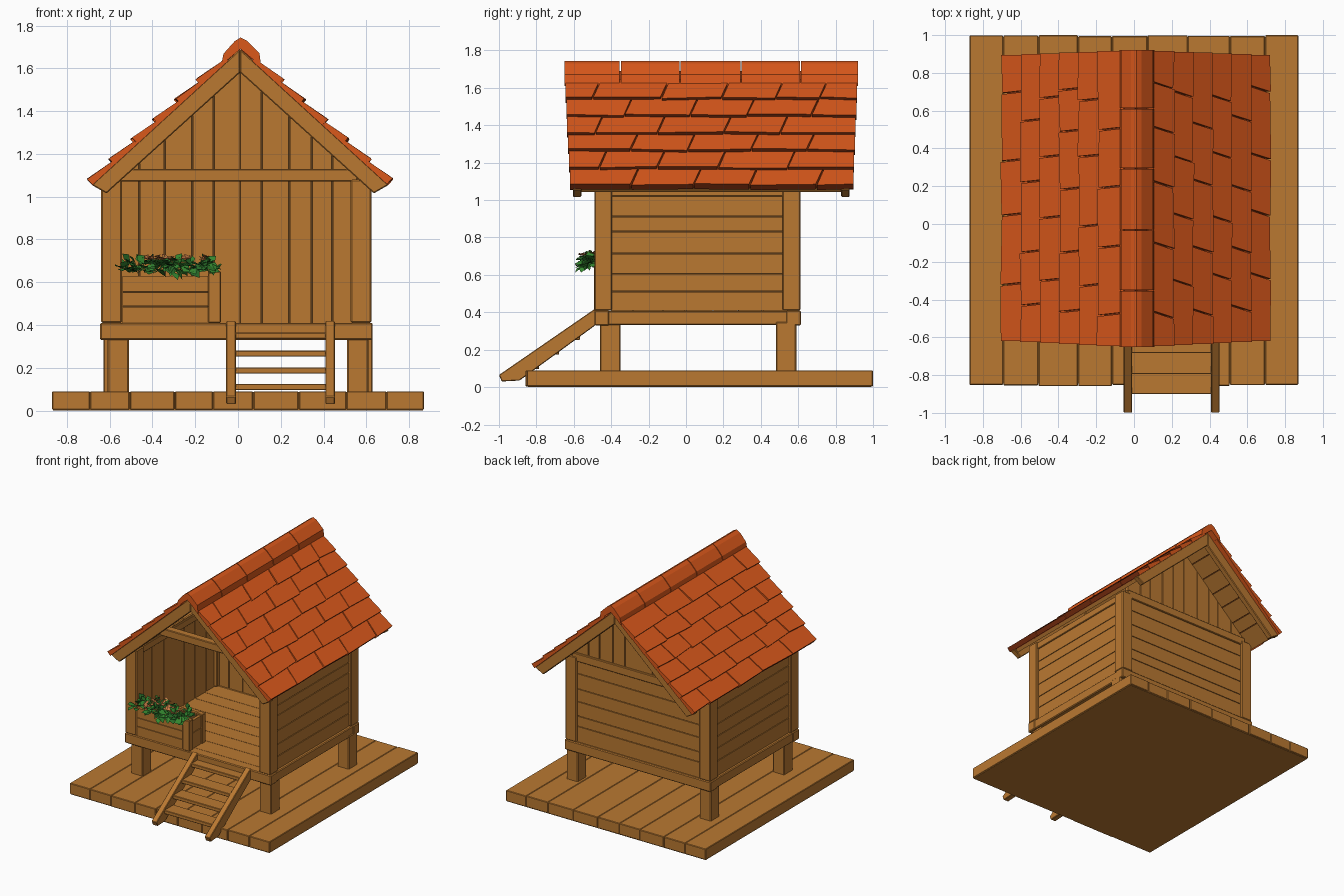
import bpy, bmesh, math, random
from mathutils import Vector

if "Cube" in bpy.data.objects:
    bpy.data.objects.remove(bpy.data.objects["Cube"])

random.seed(4)

def material(name, rgb):
    m = bpy.data.materials.new(name)
    m.diffuse_color = (*rgb, 1)
    m.use_nodes = True
    m.node_tree.nodes["Principled BSDF"].inputs["Base Color"].default_value = m.diffuse_color
    return m

WOOD = material("warm wood", (0.49, 0.19, 0.031))
DARK = material("dark wood gaps", (0.10, 0.043, 0.011))
TILE = material("orange tile", (0.70, 0.098, 0.011))
TDARK = material("dark tile edge", (0.25, 0.034, 0.006))
LEAF = material("leaf green", (0.036, 0.25, 0.03))
LEAF2 = material("dark leaf green", (0.02, 0.14, 0.02))
FLOWER = material("peach flower", (0.58, 0.20, 0.06))

def mesh(name, solids, mats, bevel=0.0):
    """Each solid is two matching rings; the second end takes the last material."""
    bm = bmesh.new()
    for a, b in solids:
        va, vb = [bm.verts.new(p) for p in a], [bm.verts.new(p) for p in b]
        n = len(va)
        bm.faces.new(va)
        bm.faces.new(vb[::-1]).material_index = len(mats) - 1
        for i in range(n):
            j = (i + 1) % n
            bm.faces.new((va[i], vb[i], vb[j], va[j]))
    bmesh.ops.recalc_face_normals(bm, faces=bm.faces)
    me = bpy.data.meshes.new(name)
    bm.to_mesh(me)
    bm.free()
    for m in mats:
        me.materials.append(m)
    ob = bpy.data.objects.new(name, me)
    bpy.context.collection.objects.link(ob)
    if bevel:
        mod = ob.modifiers.new("soft edge", 'BEVEL')
        mod.width, mod.segments = bevel, 1
    return ob

def box(x0, x1, y0, y1, z0, z1):
    q = ((x0, z0), (x1, z0), (x1, z1), (x0, z1))
    return [(x, y0, z) for x, z in q], [(x, y1, z) for x, z in q]

def along_y(prof, y0, y1):
    return [(x, y0, z) for x, z in prof], [(x, y1, z) for x, z in prof]

def strips(lo, hi, n, gap=0.005, jit=0.15):
    """Plank intervals of slightly uneven width."""
    w = (hi - lo) / n
    e = [lo] + [lo + w * (i + random.uniform(-jit, jit)) for i in range(1, n)] + [hi]
    return [(e[i] + (gap / 2 if i else 0), e[i + 1] - (gap / 2 if i < n - 1 else 0)) for i in range(n)]

# ---- ground platform
mesh("base_planks", [box(a, b, -0.86 + random.uniform(0, 0.01), 1.0 - random.uniform(0, 0.006), 0.004, 0.09)
                     for a, b in strips(-0.87, 0.87, 9, 0.002)], [WOOD], 0.004)
mesh("base_core", [box(-0.865, 0.865, -0.845, 0.99, 0, 0.086)], [WOOD])

# ---- stilts, floor frame and floor
CX = -0.008
legs = []
for s in (-1, 1):
    for y, dx in ((-0.46, 0.0), (0.48, 0.02)):
        x = s * (0.56 + dx)
        legs.append(box(x - 0.05, x + 0.05, y, y + 0.11, 0.08, 0.35))
mesh("stilts", legs, [WOOD], 0.006)
mesh("floor_frame", [box(-0.645, 0.63, -0.49, -0.41, 0.33, 0.41), box(-0.645, 0.63, 0.535, 0.615, 0.33, 0.41),
                     box(-0.64, -0.56, -0.485, 0.61, 0.332, 0.408), box(0.545, 0.625, -0.485, 0.61, 0.332, 0.408)],
     [WOOD], 0.006)
mesh("floor_core", [box(-0.6, 0.59, -0.44, 0.58, 0.35, 0.404)], [WOOD])
mesh("floor_planks", [box(-0.57, 0.56, a, b, 0.39, 0.408) for a, b in strips(-0.41, 0.55, 7, 0.003)], [WOOD])

# ---- corner posts and top rails
posts, rails = [], []
for s in (-1, 1):
    x0, x1 = sorted((CX + s * 0.535, CX + s * 0.632))
    posts += [box(x0, x1, -0.49, -0.395, 0.41, 1.08), box(x0, x1, 0.515, 0.612, 0.41, 1.08)]
    r0, r1 = sorted((CX + s * 0.55, CX + s * 0.622))
    rails.append(box(r0, r1, -0.42, 0.54, 1.02, 1.075))
mesh("corner_posts", posts, [WOOD], 0.006)
mesh("top_rails", rails, [WOOD], 0.004)
mesh("tie_beams", [box(-0.57, 0.56, -0.16, -0.1, 1.07, 1.13), box(-0.58, 0.57, 0.565, 0.608, 1.045, 1.11)],
     [WOOD], 0.005)

# ---- side walls: horizontal planks outside, vertical lining inside
outer, inner, core = [], [], []
for s in (-1, 1):
    def xr(a, b):
        return sorted((CX + s * a, CX + s * b))
    outer += [box(*xr(0.585, 0.613), -0.4, 0.52, a, b) for a, b in strips(0.41, 1.03, 6)]
    inner += [box(*xr(0.56, 0.576), a, b, 0.405, 1.08) for a, b in strips(-0.4, 0.55, 7)]
    core.append(box(*xr(0.574, 0.587), -0.4, 0.55, 0.41, 1.07))

# ---- back wall with gable
def roof_z(x):
    return 1.645 - 0.914 * abs(x - 0.01)

def upright(a, b, z0, y0, y1):
    return along_y([(a, z0), (b, z0), (b, roof_z(b)), (a, roof_z(a))], y0, y1)

outer += [box(-0.56, 0.545, 0.572, 0.597, a, b) for a, b in strips(0.41, 1.05, 6)]
for lo, hi in ((-0.57, 0.01), (0.01, 0.56)):
    inner += [upright(a + 0.001, b - 0.001, 0.405, 0.548, 0.562) for a, b in strips(lo, hi, 5)]
    core.append(upright(lo, hi, 0.41, 0.56, 0.574))
    outer += [upright(a + 0.001, b - 0.001, 1.06, 0.572, 0.594) for a, b in strips(lo, hi, 5)]
mesh("wall_planks", outer, [WOOD])
mesh("wall_lining", inner, [WOOD])
mesh("wall_core", core, [DARK])

# ---- roof boards, gable rafters and tiles
ANG = math.atan(0.914)
C, S = math.cos(ANG), math.sin(ANG)

def on_roof(side, s, n, y):
    """Point s down the slope and n above it."""
    return (0.01 + side * (s * C + n * S), y, 1.685 - s * S + n * C)

def slab(side, s0, s1, n0, n1, y0, y1):
    q = ((s0, n0), (s1, n0), (s1, n1), (s0, n1))
    return [on_roof(side, s, n, y0) for s, n in q], [on_roof(side, s, n, y1) for s, n in q]

deck, under, rafters, tiles = [], [], [], []
ROWS, END, STEP = 6, 0.932, 0.138
for side in (-1, 1):
    deck += [slab(side, a, b, -0.03, -0.004, -0.59, 0.86) for a, b in strips(0.0, 0.92, 7)]
    under.append(slab(side, 0.0, 0.915, -0.006, 0.008, -0.595, 0.865))
    prof = [(0.01, 1.69), (0.01 + side * 0.695, 1.055), (0.01 + side * 0.625, 1.015), (0.01, 1.58)]
    rafters += [along_y(prof, -0.605, -0.56), along_y(prof, 0.83, 0.875)]
    for k in range(ROWS):
        low = END - (ROWS - 1 - k) * STEP
        up = max(low - STEP - 0.03, 0)
        y_lo, y_hi = -0.62 - 0.005 * (5 - k), 0.895 + 0.004 * (5 - k)
        first = 0.32 if k % 2 else 0.17
        seams = [y_lo] + [y_lo + first + 0.325 * j + random.uniform(-0.025, 0.025) for j in range(4)] + [y_hi]
        if y_hi - seams[-2] > 0.42:
            seams.insert(-1, y_hi - 0.2)
        last = len(seams) - 2
        skew = 0.045 if side > 0 else 0.015
        for j in range(last + 1):
            a = seams[j] + (0.004 if j else 0)
            b = seams[j + 1] - (0.004 if j < last else 0)
            ua = a + (skew if j else 0)
            ub = b + (skew if j < last else 0)
            d0, d1 = random.uniform(-0.008, 0.006), random.uniform(-0.008, 0.006)
            h = random.uniform(0.034, 0.04)
            tiles.append(([on_roof(side, up, 0.0, ua), on_roof(side, up, 0.0, ub),
                           on_roof(side, up, 0.016, ub), on_roof(side, up, 0.016, ua)],
                          [on_roof(side, low + d0, 0.0, a), on_roof(side, low + d1, 0.0, b),
                           on_roof(side, low + d1, h, b), on_roof(side, low + d0, h, a)]))
mesh("roof_boards", deck, [WOOD])
mesh("roof_underlay", under, [TDARK])
mesh("gable_rafters", rafters, [WOOD], 0.005)
mesh("roof_tiles", tiles, [TILE, TDARK])

cap = [(-0.078, 1.615), (-0.068, 1.668), (-0.015, 1.727), (0.012, 1.744), (0.04, 1.73),
       (0.1, 1.672), (0.108, 1.61), (0.012, 1.69)]
mesh("ridge_caps", [along_y(cap, a, b) for a, b in strips(-0.65, 0.92, 5, 0.006, 0.05)], [TILE])

# ---- ladder
rail = [(-1.0, 0.065), (-0.985, 0.03), (-0.89, 0.035), (-0.485, 0.33), (-0.485, 0.42)]
mesh("ladder_rails", [([(x, y, z) for y, z in rail], [(x + 0.045, y, z) for y, z in rail])
                      for x in (-0.055, 0.408)], [WOOD], 0.004)
treads = []
for z in (0.11, 0.187, 0.266, 0.35):
    y = -0.935 + 1.4 * (z - 0.05)
    treads.append(box(-0.02, 0.42, y - 0.05, y + 0.065, z - 0.014, z + 0.014))
mesh("ladder_treads", treads, [WOOD], 0.003)

# ---- planter box
mesh("planter_boards", [box(-0.54, -0.135, -0.485, -0.462, a, b) for a, b in strips(0.41, 0.63, 3, 0.004)]
     + [box(-0.115, -0.09, -0.44, -0.31, a, b) for a, b in strips(0.41, 0.63, 2, 0.004)]
     + [box(-0.54, -0.1, -0.315, -0.29, 0.41, 0.63)], [WOOD])
mesh("planter_posts", [box(-0.14, -0.08, -0.492, -0.44, 0.41, 0.65), box(-0.135, -0.08, -0.33, -0.285, 0.41, 0.64)],
     [WOOD], 0.004)
mesh("planter_soil", [box(-0.54, -0.11, -0.464, -0.31, 0.415, 0.615)], [DARK])

# ---- leaves and flowers: broad folded blades in a dense clump
bm = bmesh.new()
for i in range(190):
    p = Vector((random.uniform(-0.55, -0.10), random.uniform(-0.55, -0.39), random.uniform(0.64, 0.69)))
    d = Vector((random.uniform(-1, 1), random.uniform(-1.2, 0.5), random.uniform(-0.6, 0.6))).normalized()
    if p.y > -0.49:
        d.z = abs(d.z)
    flower = i % 7 == 0
    if flower:
        p.x, p.z, d.z = random.uniform(-0.47, -0.16), random.uniform(0.70, 0.715), 0.15
    side = d.cross(Vector((random.uniform(-.5, .5), random.uniform(-.9, .2), 1))).normalized()
    ln, w = (0.045, 0.024) if flower else (random.uniform(0.05, 0.07), random.uniform(0.02, 0.03))
    mid = p + d * ln * 0.5 + Vector((0, 0, 0.008))
    pts = [p, mid + side * w, p + d * ln, mid - side * w]
    for q in pts:
        q.x = min(max(q.x, -0.575), -0.075)
        q.y = max(q.y, -0.595)
        q.z = min(max(q.z, 0.605), 0.735)
    f = bm.faces.new([bm.verts.new(q) for q in pts])
    f.material_index = 2 if flower else (1 if i % 4 == 0 else 0)
me = bpy.data.meshes.new("planter_leaves")
bm.to_mesh(me)
bm.free()
for m in (LEAF, LEAF2, FLOWER):
    me.materials.append(m)
bpy.context.collection.objects.link(bpy.data.objects.new("planter_leaves", me))
